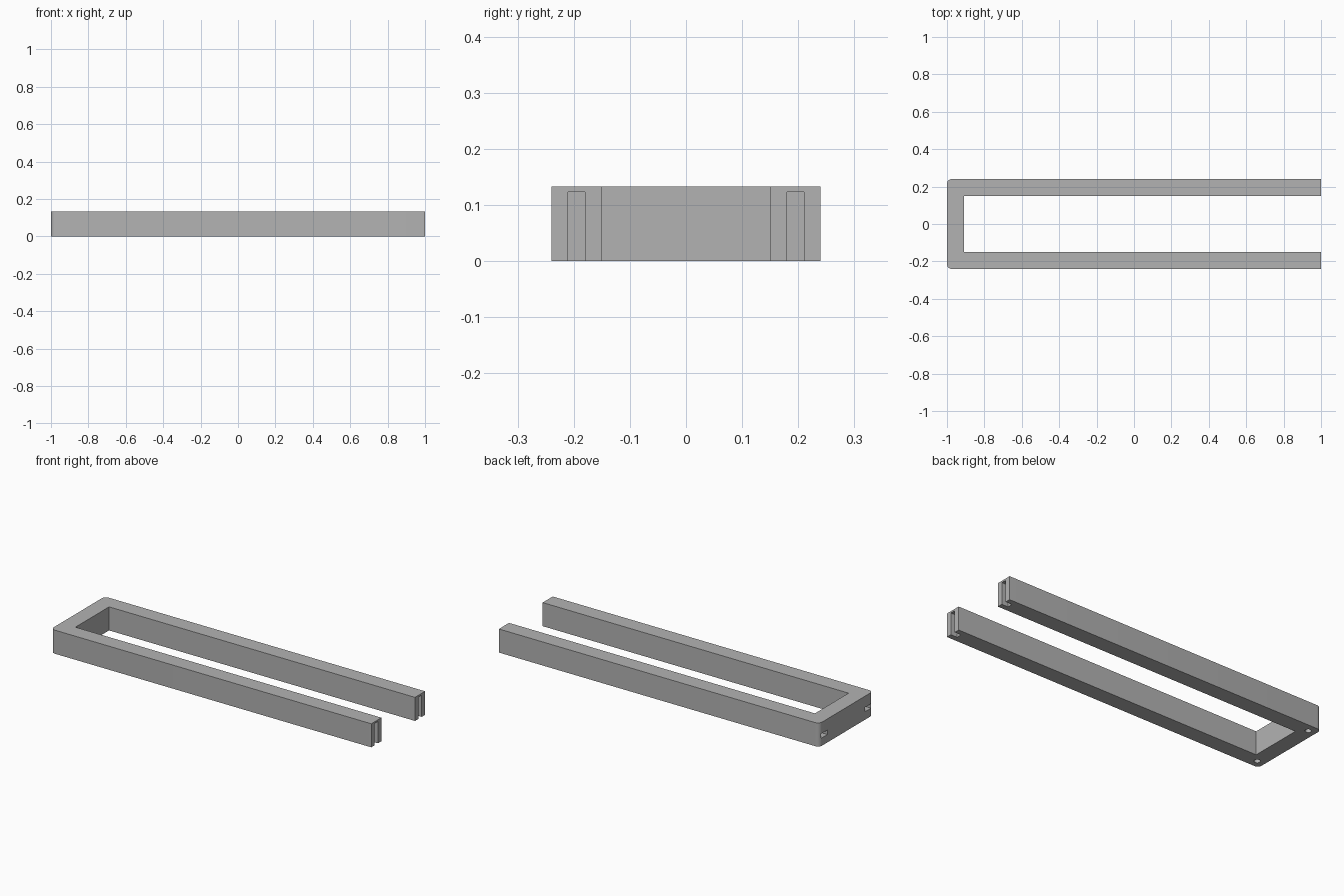
import bpy, bmesh
from mathutils import Matrix

HEIGHT = 0.133
HALF_W = 0.24
BAR = 0.09
MID = HALF_W - BAR / 2          # centre line of each arm

cube = bpy.data.objects.get("Cube")
if cube:
    bpy.data.objects.remove(cube, do_unlink=True)

grey = bpy.data.materials.new("plain_grey")
grey.use_nodes = True
grey.diffuse_color = (0.45, 0.45, 0.45, 1)
grey.node_tree.nodes["Principled BSDF"].inputs["Base Color"].default_value = grey.diffuse_color


def make_object(name, bm):
    bmesh.ops.recalc_face_normals(bm, faces=bm.faces)
    mesh = bpy.data.meshes.new(name)
    bm.to_mesh(mesh)
    bm.free()
    mesh.materials.append(grey)
    obj = bpy.data.objects.new(name, mesh)
    bpy.context.collection.objects.link(obj)
    return obj


def box(name, low, high):
    bm = bmesh.new()
    size = [b - a for a, b in zip(low, high)]
    centre = [(a + b) / 2 for a, b in zip(low, high)]
    bmesh.ops.create_cube(bm, size=1, matrix=Matrix.Translation(centre) @ Matrix.Diagonal((*size, 1)))
    return make_object(name, bm)


def cylinder(name, x, y, radius, low, high):
    bm = bmesh.new()
    bmesh.ops.create_cone(bm, cap_ends=True, segments=24, radius1=radius, radius2=radius,
                          depth=high - low, matrix=Matrix.Translation((x, y, (low + high) / 2)))
    return make_object(name, bm)


# U-shaped frame: outline extruded upwards
inner = HALF_W - BAR
outline = [(1, -HALF_W), (1, -inner), (BAR - 1, -inner), (BAR - 1, inner),
           (1, inner), (1, HALF_W), (-1, HALF_W), (-1, -HALF_W)]
bm = bmesh.new()
base = bm.faces.new([bm.verts.new((x, y, 0)) for x, y in outline])
top = bmesh.ops.extrude_face_region(bm, geom=[base])["geom"]
bmesh.ops.translate(bm, vec=(0, 0, HEIGHT), verts=[v for v in top if isinstance(v, bmesh.types.BMVert)])

# Rounded outer corners at the closed end
corners = [e for e in bm.edges if all(v.co.x < -0.99 for v in e.verts)
           and abs(e.verts[0].co.z - e.verts[1].co.z) > 0.1]
bmesh.ops.bevel(bm, geom=corners, offset=0.025, segments=6, profile=0.5, affect='EDGES')
frame = make_object("u_frame", bm)

# Cutters for end slots, nut pockets and screw holes on both arms
cutters = []
for side, s in (("left", 1), ("right", -1)):
    y = s * MID
    cutters += [
        box(side + "_end_slot_cutter", (0.96, y - 0.015, -0.05), (1.05, y + 0.015, 0.123)),
        box(side + "_nut_pocket_cutter", (-1.05, y - 0.027, 0.045), (-0.928, y + 0.027, 0.07)),
        cylinder(side + "_screw_hole_cutter", BAR / 2 - 1, y, 0.016, -0.05, 0.1),
    ]

bpy.context.view_layer.objects.active = frame
frame.select_set(True)
for cutter in cutters:
    cutter.hide_render = True
    mod = frame.modifiers.new(cutter.name, 'BOOLEAN')
    mod.operation = 'DIFFERENCE'
    mod.solver = 'EXACT'
    mod.object = cutter
    bpy.ops.object.modifier_apply(modifier=mod.name)
    bpy.data.objects.remove(cutter, do_unlink=True)

bpy.ops.object.shade_smooth_by_angle(angle=0.52)
